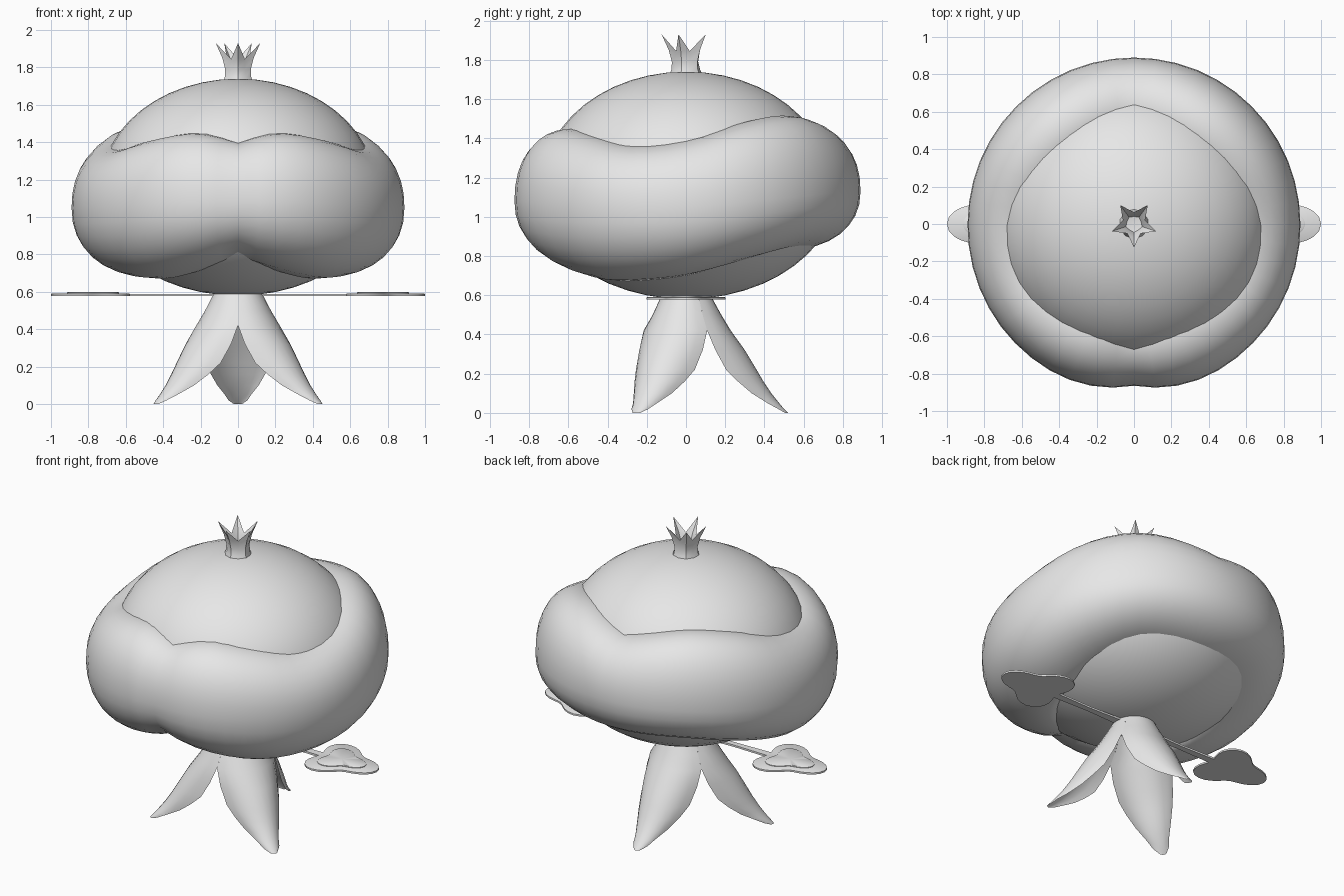
import bpy, math
from math import sin, cos, pi, radians

if "Cube" in bpy.data.objects:
    bpy.data.objects.remove(bpy.data.objects["Cube"])

grey = bpy.data.materials.new("plain_grey")
grey.diffuse_color = (0.8, 0.8, 0.8, 1)
grey.use_nodes = True
grey.node_tree.nodes["Principled BSDF"].inputs["Base Color"].default_value = grey.diffuse_color


def make(name, verts, faces, angle=40):
    me = bpy.data.meshes.new(name)
    me.from_pydata(verts, [], faces)
    me.materials.append(grey)
    ob = bpy.data.objects.new(name, me)
    bpy.context.collection.objects.link(ob)
    bpy.ops.object.select_all(action='DESELECT')
    ob.select_set(True)
    bpy.context.view_layer.objects.active = ob
    bpy.ops.object.mode_set(mode='EDIT')
    bpy.ops.mesh.select_all(action='SELECT')
    bpy.ops.mesh.remove_doubles(threshold=0.0005)
    bpy.ops.mesh.normals_make_consistent(inside=False)
    bpy.ops.object.mode_set(mode='OBJECT')
    bpy.ops.object.shade_smooth_by_angle(angle=radians(angle))
    return ob


def grid(rings, closed=True):
    """Join equal-length point rows with quads."""
    n = len(rings[0])
    verts = [p for ring in rings for p in ring]
    faces = [(i * n + j, i * n + (j + 1) % n, (i + 1) * n + (j + 1) % n, (i + 1) * n + j)
             for i in range(len(rings) - 1) for j in range(n if closed else n - 1)]
    return verts, faces


# Round inner body: fuller below than above
rings = []
for i in range(25):
    a = -pi / 2 + pi * i / 24
    R = 0.735 if a > 0 else 0.78
    rings.append([(R * cos(a) * cos(t), R * cos(a) * sin(t), 1.16 + 0.58 * sin(a))
                  for t in (2 * pi * j / 40 for j in range(40))])
make("inner_body", *grid(rings))

# Puffy collar: angle from front, outer radius, widest height, top, bottom
KEYS = [(0, .865, 1.08, 1.40, .80), (20, .90, 1.08, 1.45, .725), (45, .90, 1.06, 1.41, .675),
        (66, .895, 1.05, 1.365, .675), (90, .89, 1.05, 1.39, .70), (120, .89, 1.09, 1.485, .775),
        (146, .89, 1.12, 1.515, .83), (180, .89, 1.13, 1.45, .83)]


def collar_at(deg):
    """Smooth interpolation with a crease at both ends."""
    k = max(i for i in range(len(KEYS) - 1) if KEYS[i][0] <= deg + 1e-6)
    p, q = KEYS[k], KEYS[k + 1]
    o, s = KEYS[max(k - 1, 0)], KEYS[min(k + 2, len(KEYS) - 1)]
    d = q[0] - p[0]
    t = (deg - p[0]) / d
    out = []
    for c in range(1, 5):
        m0 = (q[c] - o[c]) / (q[0] - o[0]) * d
        m1 = (s[c] - p[c]) / (s[0] - p[0]) * d
        if k == 0:
            m0 = 1.5 * (q[c] - p[c])
        out.append((2*t**3 - 3*t*t + 1) * p[c] + (t**3 - 2*t*t + t) * m0
                   + (3*t*t - 2*t**3) * q[c] + (t**3 - t*t) * m1)
    return out


rings = []
for j in range(48):
    deg = j * 7.5
    outer, mid, top, bot = collar_at(min(deg, 360 - deg))
    sec = [(.42, bot + .06), (.46, bot + .015)]
    for i in range(17):
        a = -pi / 2 + pi * i / 16
        rc, h = (.62, top - mid) if a > 0 else (.50, mid - bot)
        e = 2 / 2.2
        sec.append((rc + (outer - rc) * abs(cos(a)) ** e,
                    mid + h * math.copysign(abs(sin(a)) ** e, a)))
    sec += [(.56, top - .01), (.45, top - .06)]
    t = radians(deg)
    rings.append([(r * sin(t), -r * cos(t), z) for r, z in sec])
rings.append(rings[0])
make("puffy_collar", *grid(rings), angle=60)

# Five-pointed crown: (tip radius, tip height, valley radius, valley height)
LEVELS = [(.095, 1.70, .095, 1.70), (.074, 1.75, .072, 1.75), (.072, 1.79, .062, 1.79),
          (.088, 1.85, .062, 1.83), (.125, 1.93, .062, 1.845), (.072, 1.85, .052, 1.835),
          (.045, 1.79, .04, 1.79), (0, 1.785, 0, 1.785)]
rings = []
for rt, zt, rv, zv in LEVELS:
    rings.append([((rt, rv)[j % 2] * sin(j * pi / 5), -(rt, rv)[j % 2] * cos(j * pi / 5),
                   (zt, zv)[j % 2]) for j in range(10)])
make("crown", *grid(rings), angle=35)

# Three flared petal feet: height, ridge distance, edge distance, half width
PETAL = [(.60, .125, .0625, .108), (.50, .18, .085, .147), (.42, .228, .108, .187),
         (.32, .30, .15, .185), (.22, .36, .205, .17), (.16, .395, .265, .145),
         (.10, .435, .335, .11), (.05, .475, .415, .07), (.02, .50, .47, .05),
         (0, .52, .505, .022)]
for n in range(3):
    t = pi / 2 + n * 2 * pi / 3
    rows = []
    for z, ridge, edge, w in PETAL:
        row = []
        for i in range(-5, 6):
            a = i / 5 * pi / 3
            l = edge + (ridge - edge) * (cos(a) - .5) / .5
            p = w * sin(a) / sin(pi / 3)
            row.append((l * cos(t) - p * sin(t), l * sin(t) + p * cos(t), z))
        rows.append(row)
    make("petal_foot", *grid(rows, closed=False))


# Three-lobed side leaves with a raised inner panel and a thin stalk
def lobed_plate(name, side, scale, z0, z1):
    loops = []
    for s, z in ((0, z0), (scale, z0), (scale, z1 - .003), (scale * .96, z1), (0, z1)):
        loop = []
        for j in range(36):
            a = 2 * pi * j / 36
            r = s * (.2 + .05 * cos(3 * a))
            loop.append((side * (.75 + r * cos(a)), .88 * r * sin(a), z))
        loops.append(loop)
    make(name, *grid(loops))


for side in (-1, 1):
    lobed_plate("leaf", side, 1, .578, .592)
    lobed_plate("leaf_panel", side, .66, .590, .599)
    rings = [[(side * x, y * w, z) for y, z in ((-1, .578), (1, .578), (1, .590), (-1, .590))]
             for x, w in ((.05, .03), (.35, .018), (.62, .025))]
    make("leaf_stalk", *grid(rings))
